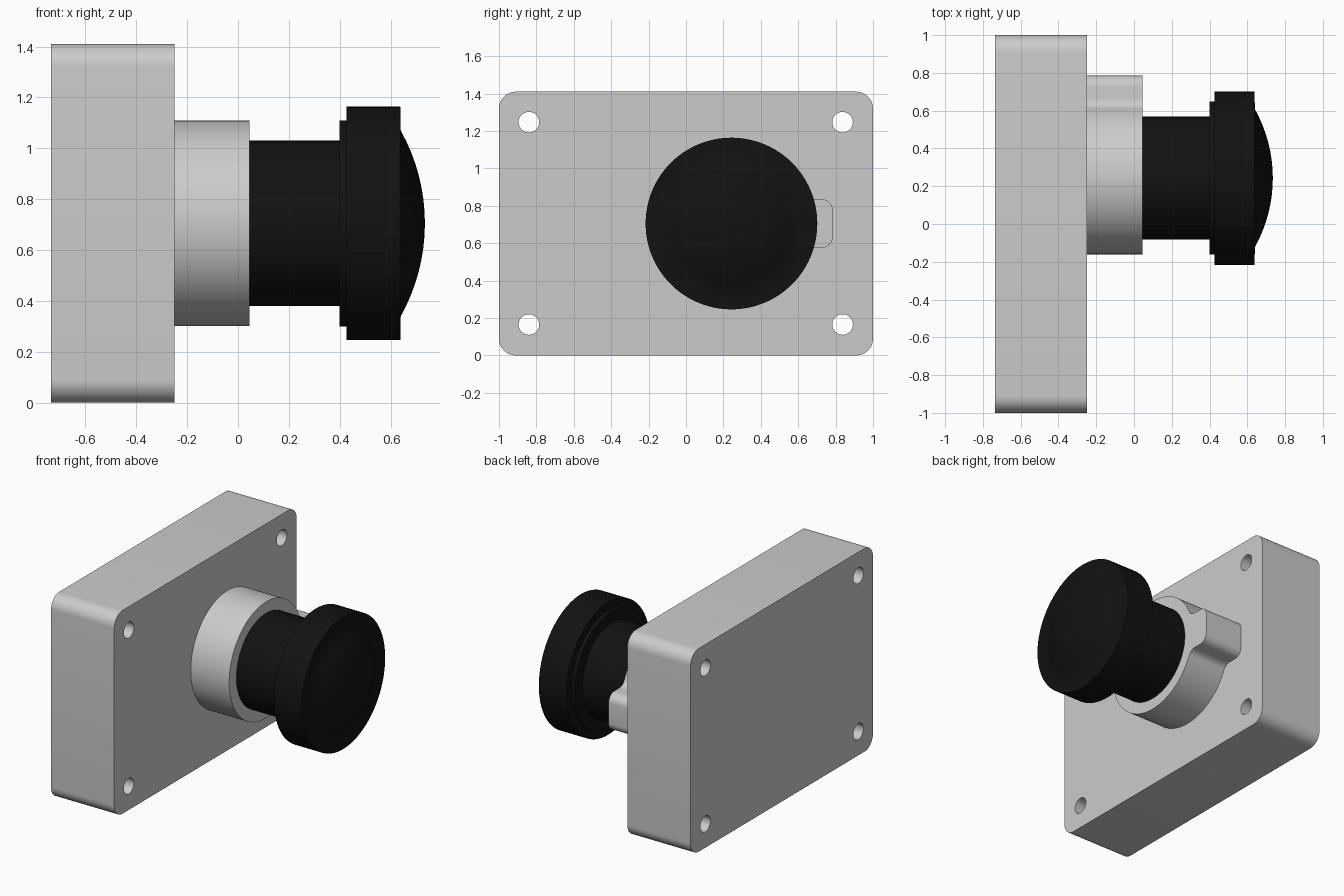
import bpy, bmesh
from math import sin, cos, pi, radians, sqrt, atan2

if "Cube" in bpy.data.objects:
    bpy.data.objects.remove(bpy.data.objects["Cube"])

CY, CZ = 0.243, 0.705          # axis of the button in the y-z plane


def finish(name, bm, mat=None):
    bmesh.ops.remove_doubles(bm, verts=bm.verts, dist=1e-5)
    bmesh.ops.recalc_face_normals(bm, faces=bm.faces)
    me = bpy.data.meshes.new(name)
    bm.to_mesh(me)
    bm.free()
    ob = bpy.data.objects.new(name, me)
    bpy.context.collection.objects.link(ob)
    if mat:
        me.materials.append(mat)
    return ob


def smooth(ob):
    bpy.ops.object.select_all(action='DESELECT')
    ob.select_set(True)
    bpy.context.view_layer.objects.active = ob
    bpy.ops.object.shade_smooth_by_angle(angle=radians(30))


def arc(cy, cz, r, a0, a1, n):
    return [(cy + r * cos(a0 + (a1 - a0) * i / n),
             cz + r * sin(a0 + (a1 - a0) * i / n)) for i in range(n + 1)]


def extrude_x(name, outline, x0, x1):
    """Prism with a y-z outline, running from x0 to x1."""
    bm = bmesh.new()
    face = bm.faces.new([bm.verts.new((x0, y, z)) for y, z in outline])
    new = bmesh.ops.extrude_face_region(bm, geom=[face], use_keep_orig=True)['geom']
    bmesh.ops.translate(bm, vec=(x1 - x0, 0, 0),
                        verts=[g for g in new if isinstance(g, bmesh.types.BMVert)])
    return finish(name, bm)


def lathe_x(name, profile, mat, steps=96):
    """Revolve (x, radius) points about the button axis."""
    bm = bmesh.new()
    vs = [bm.verts.new((x, CY + r, CZ)) for x, r in profile]
    es = [bm.edges.new(p) for p in zip(vs, vs[1:])]
    bmesh.ops.spin(bm, geom=vs + es, cent=(0, CY, CZ), axis=(1, 0, 0),
                   angle=2 * pi, steps=steps)
    return finish(name, bm, mat)


black = bpy.data.materials.new("black_plastic")
black.diffuse_color = (0.006, 0.006, 0.006, 1)
black.use_nodes = True
black.node_tree.nodes["Principled BSDF"].inputs["Base Color"].default_value = black.diffuse_color

# Housing block with rounded corners
R = 0.09
outline = []
for k, (y, z) in enumerate([(1 - R, 1.41 - R), (R - 1, 1.41 - R), (R - 1, R), (1 - R, R)]):
    outline += arc(y, z, R, k * pi / 2, (k + 1) * pi / 2, 10)
block = extrude_x("housing_block", outline, -0.735, -0.25)

# Four mounting holes through the block
for y in (-0.84, 0.837):
    for z in (0.165, 1.247):
        cutter = extrude_x("hole_cutter", arc(y, z, 0.055, 0, 2 * pi * 31 / 32, 31), -0.9, 0)
        cutter.hide_render = True
        mod = block.modifiers.new("hole", 'BOOLEAN')
        mod.operation, mod.solver, mod.object = 'DIFFERENCE', 'EXACT', cutter
        bpy.context.view_layer.objects.active = block
        bpy.ops.object.modifier_apply(modifier=mod.name)
        bpy.data.objects.remove(cutter)
smooth(block)

# Collar: circle with a filleted side tab (upper half, then mirrored)
CR, TAB, F, TIP = 0.404, 0.13, 0.06, 0.785
fh = TAB + F
fy = sqrt((CR + F) ** 2 - fh ** 2)
a = atan2(fh, fy)
half = arc(TIP - CY - F, TAB - F, F, 0, pi / 2, 8)
half += arc(fy, fh, F, -pi / 2, a - pi, 8)
half += arc(0, 0, CR, a, pi, 48)[1:]
full = half + [(y, -z) for y, z in half[-2::-1]]
smooth(extrude_x("collar", [(CY + y, CZ + z) for y, z in full], -0.25, 0.045))

# Button stem
smooth(lathe_x("button_stem", [(0.04, 0), (0.04, 0.325), (0.41, 0.325), (0.41, 0)], black))

# Button head with back lip and shallow dome
head = [(0.4, 0), (0.4, 0.405), (0.427, 0.405), (0.427, 0.459), (0.638, 0.459)]
SR, DR = 0.749, 0.365
top = atan2(DR, sqrt(SR ** 2 - DR ** 2))
head += [(0.735 - SR + SR * cos(top * t / 8), SR * sin(top * t / 8)) for t in range(8, -1, -1)]
smooth(lathe_x("button_head", head, black))
